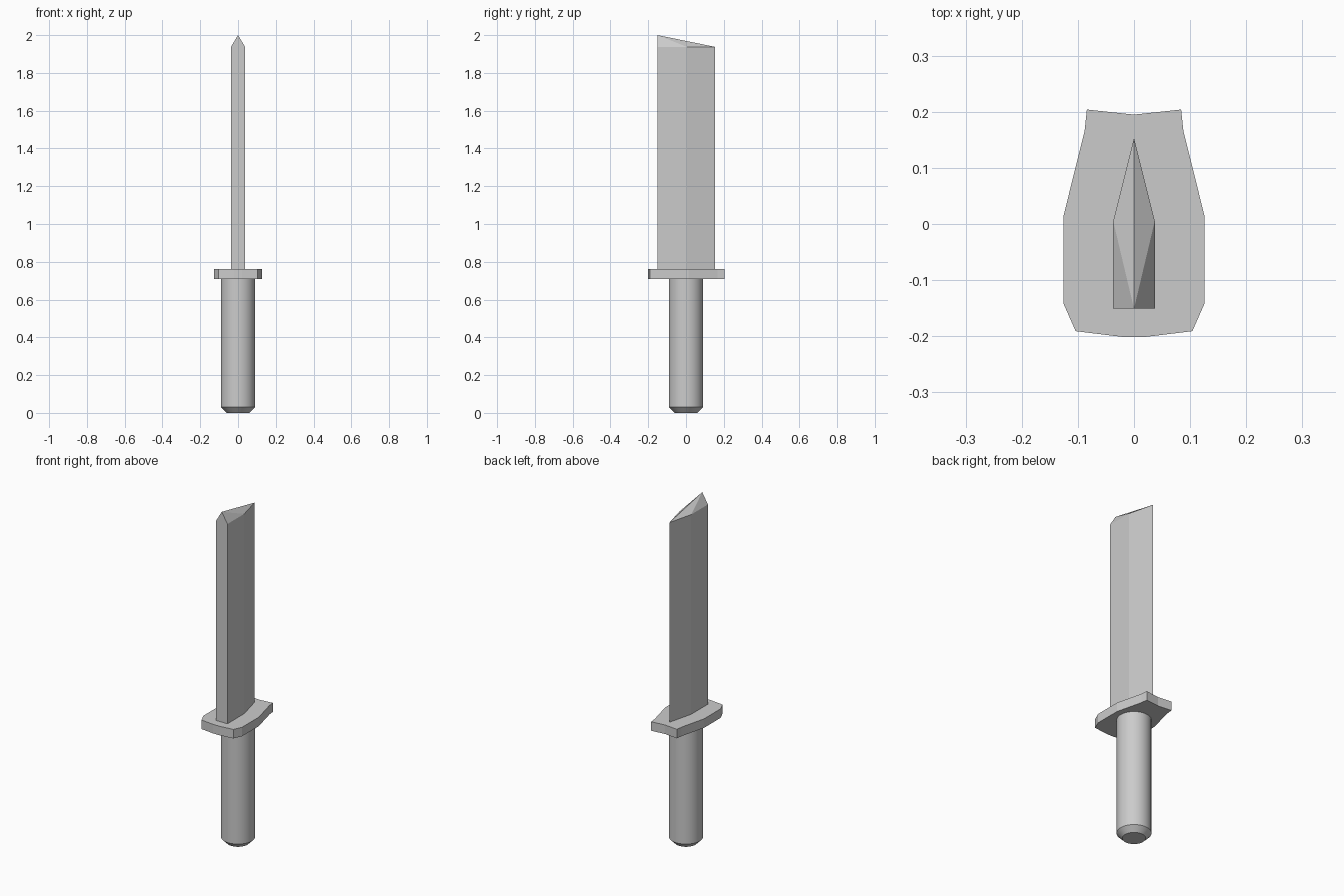
import bpy, bmesh
from math import radians

if "Cube" in bpy.data.objects:
    bpy.data.objects.remove(bpy.data.objects["Cube"])


def finish(bm, name):
    bmesh.ops.recalc_face_normals(bm, faces=bm.faces)
    mesh = bpy.data.meshes.new(name)
    bm.to_mesh(mesh)
    bm.free()
    obj = bpy.data.objects.new(name, mesh)
    bpy.context.collection.objects.link(obj)
    return obj


def ring(bm, points, z):
    return [bm.verts.new((x, y, z)) for x, y in points]


def walls(bm, low, high):
    for i in range(len(low)):
        j = (i + 1) % len(low)
        bm.faces.new((low[i], low[j], high[j], high[i]))


# Blade: wedge section with a sloping ridge on top
section = [(-0.037, -0.151), (0.037, -0.151), (0.037, 0.005), (0, 0.153), (-0.037, 0.005)]
bm = bmesh.new()
low, top = ring(bm, section, 0.76), ring(bm, section, 1.938)
walls(bm, low, top)
bm.faces.new(low[::-1])
fl, fr, mr, tip, ml = top
apex = bm.verts.new((0, -0.151, 2.0))
for tri in ((fl, fr, apex), (fr, mr, apex), (mr, tip, apex), (tip, ml, apex), (ml, fl, apex)):
    bm.faces.new(tri)
finish(bm, "blade")

# Guard: mirrored outline with a shallow notch at the back
half = [(0.022, -0.201), (0.104, -0.191), (0.126, -0.141), (0.126, 0.013),
        (0.088, 0.166), (0.084, 0.204)]
outline = half + [(0, 0.195)] + [(-x, y) for x, y in reversed(half)]
bm = bmesh.new()
low, top = ring(bm, outline, 0.71), ring(bm, outline, 0.763)
walls(bm, low, top)
bm.faces.new(low[::-1])
bm.faces.new(top)
finish(bm, "guard")

# Handle: round grip with a chamfered butt
bm = bmesh.new()
z0, z1 = 0.0, 0.715
bmesh.ops.create_cone(bm, cap_ends=True, segments=32, radius1=0.091, radius2=0.091, depth=z1 - z0)
bmesh.ops.translate(bm, verts=bm.verts, vec=(0, 0, (z0 + z1) / 2))
rim = [e for e in bm.edges if all(v.co.z < 0.01 for v in e.verts)]
bmesh.ops.bevel(bm, geom=rim, offset=0.03, segments=1, affect='EDGES', clamp_overlap=True)
handle = finish(bm, "handle")
bpy.context.view_layer.objects.active = handle
handle.select_set(True)
bpy.ops.object.shade_smooth_by_angle(angle=radians(30))
